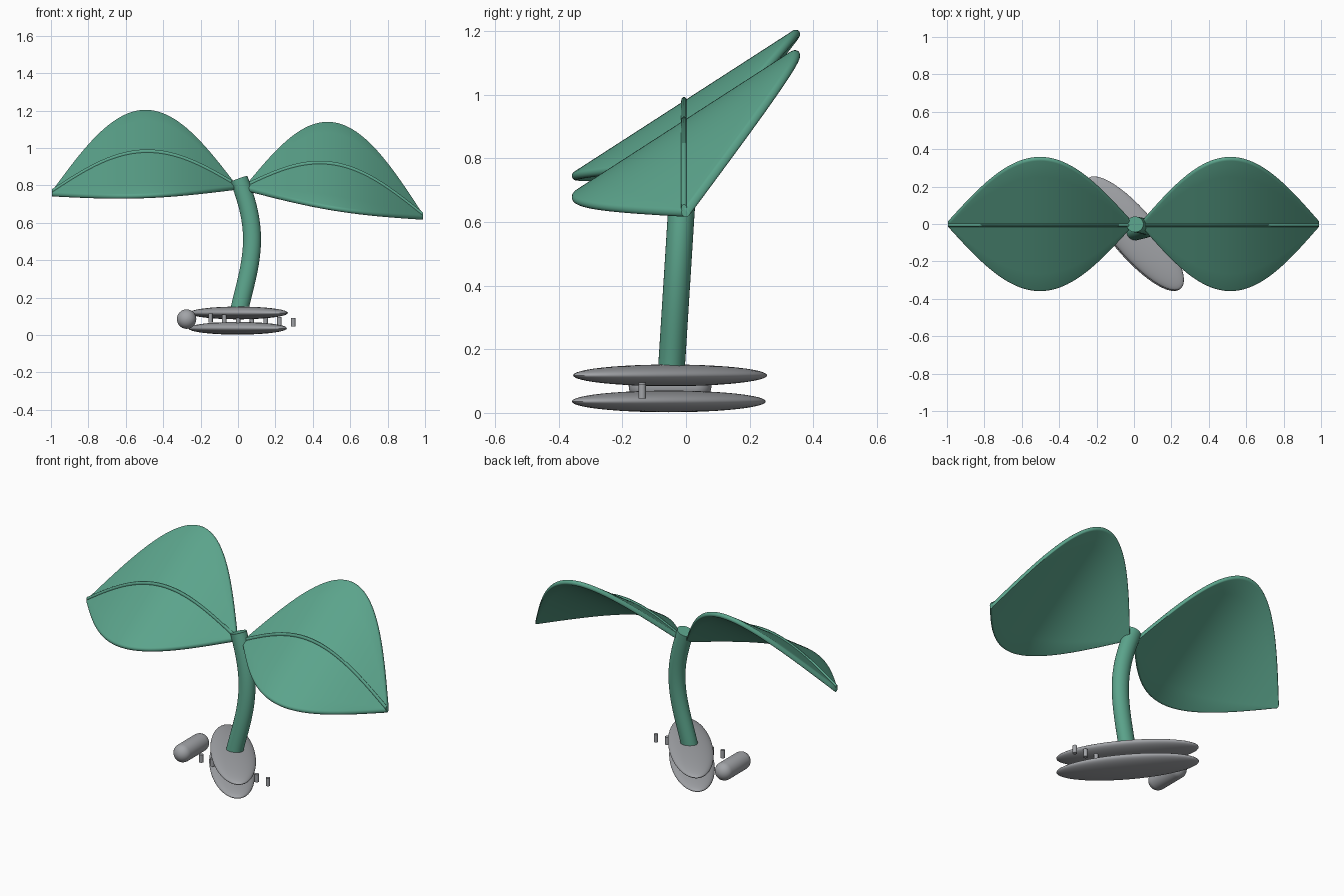
import bpy, bmesh, math
from mathutils import Vector, Matrix

if "Cube" in bpy.data.objects:
    bpy.data.objects.remove(bpy.data.objects["Cube"])


def material(name, rgb):
    m = bpy.data.materials.new(name)
    m.diffuse_color = (*rgb, 1)
    m.use_nodes = True
    m.node_tree.nodes["Principled BSDF"].inputs["Base Color"].default_value = m.diffuse_color
    return m


GREEN = material("leaf green", (0.105, 0.37, 0.26))
GRAY = material("soft gray", (0.36, 0.37, 0.39))


def finish(bm, name, mat, angle=40):
    bmesh.ops.recalc_face_normals(bm, faces=bm.faces)
    me = bpy.data.meshes.new(name)
    bm.to_mesh(me)
    bm.free()
    ob = bpy.data.objects.new(name, me)
    bpy.context.collection.objects.link(ob)
    me.materials.append(mat)
    bpy.ops.object.select_all(action='DESELECT')
    ob.select_set(True)
    bpy.context.view_layer.objects.active = ob
    bpy.ops.object.shade_smooth_by_angle(angle=math.radians(angle))
    return ob


def loft(name, rings, mat):
    """Skin a list of equal-length point rings and cap both ends."""
    bm = bmesh.new()
    vs = [[bm.verts.new(p) for p in r] for r in rings]
    n = len(rings[0])
    for a, b in zip(vs, vs[1:]):
        for i in range(n):
            j = (i + 1) % n
            bm.faces.new((a[i], a[j], b[j], b[i]))
    bm.faces.new(vs[0])
    bm.faces.new(vs[-1])
    return finish(bm, name, mat)


def circle(n):
    return [(math.cos(2 * math.pi * i / n), math.sin(2 * math.pi * i / n)) for i in range(n)]


# Stem: oval tube on a gentle sideways bow
def stem_centre(t):
    z = 0.12 + 0.715 * t
    x = 0.005 + 0.07 * math.sin(math.pi * t ** 1.15)
    return Vector((x, -0.047 + 0.045 * t, z))


rings = []
for k in range(25):
    t = k / 24
    c = stem_centre(t)
    tan = (stem_centre(t + 0.01) - stem_centre(t - 0.01) if 0 < k < 24 else
           (stem_centre(0.02) - stem_centre(0) if k == 0 else stem_centre(1) - stem_centre(0.98))).normalized()
    side = Vector((0, 1, 0)).cross(tan).normalized()
    depth = tan.cross(side)
    rings.append([c + side * 0.048 * u + depth * 0.042 * v for u, v in circle(32)])
loft("stem", rings, GREEN)


# Leaves: arched slabs with rounded rims, tilted up to the back, each with a raised rib
SLOPE = math.atan(0.645)
ALONG = Vector((0, math.cos(SLOPE), math.sin(SLOPE)))
UP = Vector((0, -math.sin(SLOPE), math.cos(SLOPE)))
R = 0.014


def leaf(side, x0, z0, x1, z1, arch):
    def mid(t):
        return Vector((x0 + (x1 - x0) * t, 0, z0 + (z1 - z0) * t + arch * math.sin(math.pi * t)))

    slab, rib = [], []
    for k in range(49):
        t = k / 48
        c = mid(t)
        w = 0.345 / math.cos(SLOPE) * math.sin(math.pi * t)
        ring = []
        for s in (1, -1):
            for i in range(9):
                a = math.pi * (i / 8 - 0.5)
                ring.append(c + ALONG * s * (w + R * math.cos(a)) + UP * s * R * math.sin(a))
            for i in range(1, 8):  # flat stretch across the blade
                ring.append(c + ALONG * s * w * (1 - i / 4) + UP * s * R)
        slab.append(ring)
        d = c + Vector((0, -0.006, 0.013))
        rib.append([d + Vector((0, 0.009 * u, 0.012 * v)) for u, v in circle(10)])
    loft(side + "_leaf", slab, GREEN)
    loft(side + "_rib", rib, GREEN)


leaf("left", -0.01, 0.79, -0.995, 0.755, 0.195)
leaf("right", 0.04, 0.785, 0.99, 0.63, 0.193)


# Base: two lens-shaped oval discs
for name, x, y, z in (("upper_disc", 0.003, -0.05, 0.118), ("lower_disc", -0.002, -0.054, 0.036)):
    bm = bmesh.new()
    bmesh.ops.create_uvsphere(bm, u_segments=48, v_segments=24, radius=1)
    bmesh.ops.transform(bm, verts=bm.verts, matrix=Matrix.Translation((x, y, z))
                        @ Matrix.Rotation(math.radians(40), 4, 'Z')
                        @ Matrix.Diagonal((0.12, 0.385, 0.034, 1)))
    finish(bm, name, GRAY, 60)

# Capsule lying beside the discs
rings = []
for end, s in ((-0.13, -1), (0.03, 1)):
    for i in range(9):
        a = math.pi / 2 * (i / 8) if s > 0 else math.pi / 2 * (1 - i / 8)
        r = 0.052 * max(math.cos(a), 0.02)
        y = end + s * 0.05 * math.sin(a)
        rings.append([Vector((-0.275, y, 0.085)) + Vector((r * u, 0, r * v)) for u, v in circle(32)])
loft("capsule", rings, GRAY)

# Row of small pegs
for i in range(7):
    rings = [[Vector((-0.147 + 0.0737 * i + 0.012 * u, -0.138 + 0.012 * v, 0.091 - 0.0038 * i + h))
              for u, v in circle(16)] for h in (-0.023, 0.023)]
    loft(f"peg_{i + 1}", rings, GRAY)
